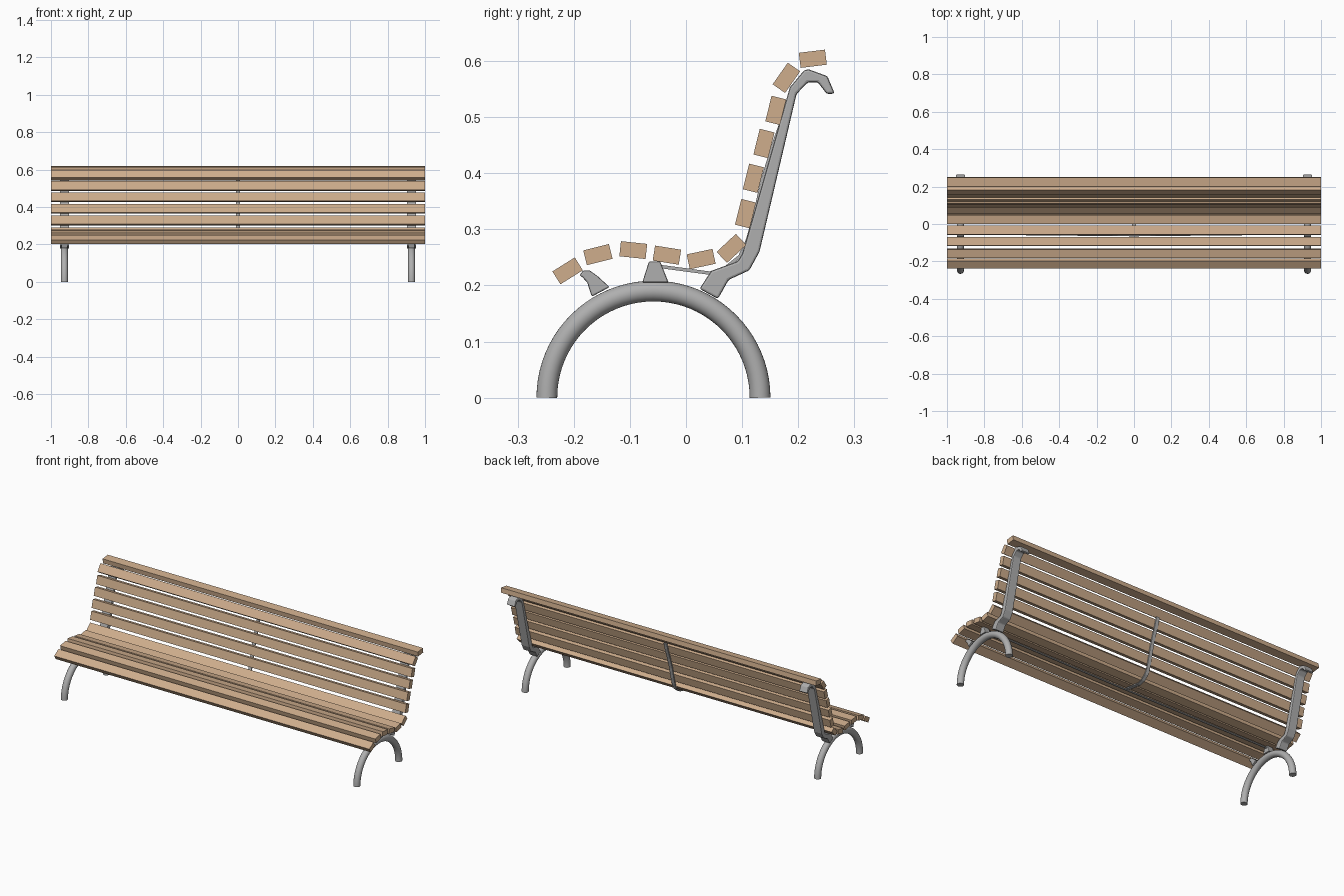
import bpy, bmesh, math
from mathutils import Vector

if "Cube" in bpy.data.objects:
    bpy.data.objects.remove(bpy.data.objects["Cube"])


def material(name, rgb):
    m = bpy.data.materials.new(name)
    m.diffuse_color = (*rgb, 1)
    m.use_nodes = True
    m.node_tree.nodes["Principled BSDF"].inputs["Base Color"].default_value = m.diffuse_color
    return m


wood = material("tan wood", (0.62, 0.42, 0.265))
metal = material("grey metal", (0.43, 0.43, 0.43))


def add_object(name, bm, mat, smooth=False):
    bmesh.ops.recalc_face_normals(bm, faces=bm.faces[:])
    me = bpy.data.meshes.new(name)
    bm.to_mesh(me)
    bm.free()
    me.materials.append(mat)
    ob = bpy.data.objects.new(name, me)
    bpy.context.collection.objects.link(ob)
    if smooth:
        bpy.ops.object.select_all(action='DESELECT')
        ob.select_set(True)
        bpy.context.view_layer.objects.active = ob
        bpy.ops.object.shade_smooth_by_angle(angle=math.radians(35))
    return ob


def plate(name, profile, x, width, mat, bevel=0.0):
    """Extrude a (y, z) outline along x, centred at x."""
    bm = bmesh.new()
    f = bm.faces.new([bm.verts.new((x - width / 2, y, z)) for y, z in profile])
    r = bmesh.ops.extrude_face_region(bm, geom=[f])
    bmesh.ops.translate(bm, vec=(width, 0, 0),
                        verts=[v for v in r["geom"] if isinstance(v, bmesh.types.BMVert)])
    ob = add_object(name, bm, mat)
    if bevel:
        m = ob.modifiers.new("bevel", 'BEVEL')
        m.width, m.segments = bevel, 2
    return ob


def tube(name, pts, radius, sides, mat):
    """Round tube along a path whose neighbouring points define the direction."""
    bm = bmesh.new()
    rings = []
    for i, p in enumerate(pts):
        d = (pts[min(i + 1, len(pts) - 1)] - pts[max(i - 1, 0)]).normalized()
        u = Vector((1, 0, 0)) if abs(d.x) < 0.5 else Vector((0, 0, 1))
        u = (u - d * u.dot(d)).normalized()
        w = d.cross(u)
        rings.append([bm.verts.new(p + radius * (u * math.cos(a) + w * math.sin(a)))
                      for a in (2 * math.pi * k / sides for k in range(sides))])
    for a, b in zip(rings, rings[1:]):
        for k in range(sides):
            n = (k + 1) % sides
            bm.faces.new((a[k], a[n], b[n], b[k]))
    bm.faces.new(rings[0])
    bm.faces.new(rings[-1])
    return add_object(name, bm, mat, True)


# Wooden slats: centre y, centre z, tilt in degrees
slats = [(-.211, .226, 32), (-.157, .255, 14), (-.094, .263, -6), (-.034, .254, -9),
         (.027, .247, 12), (.081, .266, 43), (.106, .328, 76), (.120, .391, 76),
         (.139, .453, 76), (.160, .512, 76), (.179, .570, 55), (.226, .604, 7)]
for i, (cy, cz, deg) in enumerate(slats):
    c, s = math.cos(math.radians(deg)), math.sin(math.radians(deg))
    box = [(cy + a * c - b * s, cz + a * s + b * c)
           for a, b in ((-.0235, -.0135), (.0235, -.0135), (.0235, .0135), (-.0235, .0135))]
    plate(("seat_slat_" if i < 6 else "back_slat_") + str(i + 1), box, 0, 2.0, wood)

# Side frames: arched leg, seat brackets and back support
back_profile = [(.024, .194), (.045, .226), (.092, .243), (.100, .256), (.110, .290),
                (.185, .553), (.211, .584), (.219, .585), (.252, .573), (.265, .542),
                (.251, .541), (.235, .562), (.217, .562), (.197, .541), (.131, .260),
                (.113, .227), (.076, .210), (.057, .176)]
front_profile = [(-.190, .218), (-.183, .227), (-.172, .227), (-.158, .217),
                 (-.136, .197), (-.168, .180), (-.176, .205), (-.184, .214)]
middle_profile = [(-.078, .205), (-.066, .243), (-.046, .243), (-.031, .205)]
for side, x in (("left", -.928), ("right", .928)):
    arch = [Vector((x, -.058 + .190 * math.cos(a), .190 * math.sin(a)))
            for a in (math.pi * k / 40 for k in range(41))]
    tube(side + "_arched_leg", arch, .0185, 24, metal)
    plate(side + "_back_support", back_profile, x, .05, metal, .004)
    plate(side + "_front_bracket", front_profile, x, .034, metal, .003)
    plate(side + "_middle_bracket", middle_profile, x, .036, metal, .003)

# Flat centre strap following the underside and back of the slats
path = [(-.062, .236), (-.040, .233), (.042, .222), (.070, .231), (.096, .252),
        (.110, .282), (.122, .324), (.136, .387), (.155, .449), (.176, .508), (.186, .545)]
upper, lower = [], []
for i, p in enumerate(path):
    a, b = Vector(path[max(i - 1, 0)]), Vector(path[min(i + 1, len(path) - 1)])
    d = (b - a).normalized()
    n = Vector((-d.y, d.x)) * .003
    upper.append(tuple(Vector(p) + n))
    lower.append(tuple(Vector(p) - n))
plate("centre_strap", upper + lower[::-1], 0, .02, metal)

# Thin rod under the seat joining both frames to the strap
tube("under_seat_rod", [Vector((-.928, -.052, .232)), Vector((0, -.061, .234)),
                        Vector((.928, -.052, .232))], .005, 10, metal)
